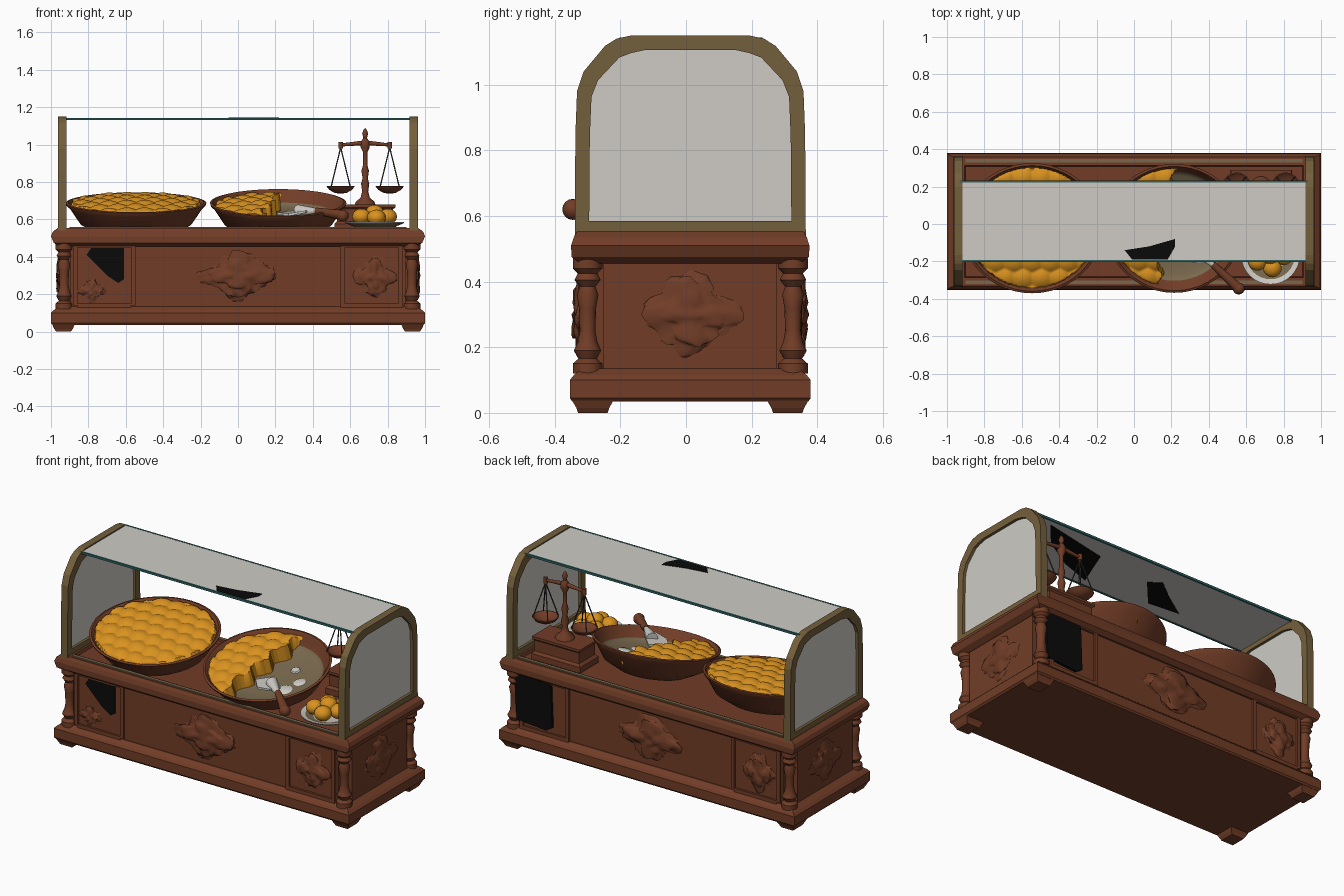
import bpy, bmesh, math
from math import sin, cos, pi, radians
from mathutils import Vector, Matrix, noise

if "Cube" in bpy.data.objects:
    bpy.data.objects.remove(bpy.data.objects["Cube"])


def mat(name, *c):
    m = bpy.data.materials.new(name)
    m.diffuse_color = (*c, 1)
    m.use_nodes = True
    m.node_tree.nodes["Principled BSDF"].inputs["Base Color"].default_value = m.diffuse_color
    return m


WOOD = mat("brown wood", 0.165, 0.046, 0.020)
BRASS = mat("dull brass", 0.175, 0.115, 0.045)
GLASS = mat("pale glass", 0.62, 0.60, 0.56)
FOOD = mat("golden pastry", 0.70, 0.29, 0.014)
BLACK = mat("black", 0.003, 0.003, 0.003)
TEAL = mat("teal edge", 0.03, 0.12, 0.12)
PAN = mat("khaki pan", 0.19, 0.14, 0.075)
STEEL = mat("dark steel", 0.05, 0.045, 0.04)
YC = 0.013  # cabinet centre in y


def finish(name, bm, *mats, smooth=None, M=None):
    bmesh.ops.recalc_face_normals(bm, faces=bm.faces)
    if M is not None:
        bm.transform(M)
    me = bpy.data.meshes.new(name)
    bm.to_mesh(me)
    bm.free()
    for m in mats:
        me.materials.append(m)
    ob = bpy.data.objects.new(name, me)
    bpy.context.collection.objects.link(ob)
    if smooth:
        bpy.context.view_layer.objects.active = ob
        bpy.ops.object.select_all(action='DESELECT')
        ob.select_set(True)
        bpy.ops.object.shade_smooth_by_angle(angle=radians(smooth))
    return ob


def box(name, c, s, m):
    bm = bmesh.new()
    bmesh.ops.create_cube(bm, size=1, matrix=Matrix.Translation(c) @ Matrix.Diagonal((*s, 1)))
    return finish(name, bm, m)


def loft(name, rings, m, cx=0, cy=YC):
    """Stack of rectangles (half x, half y, z)."""
    bm = bmesh.new()
    loops = [[bm.verts.new((cx + a * hx, cy + b * hy, z)) for a, b in ((-1, -1), (1, -1), (1, 1), (-1, 1))]
             for hx, hy, z in rings]
    for p, q in zip(loops, loops[1:]):
        for i in range(4):
            bm.faces.new((p[i], p[(i + 1) % 4], q[(i + 1) % 4], q[i]))
    bm.faces.new(loops[0])
    bm.faces.new(loops[-1])
    return finish(name, bm, m)


def lathe(name, prof, M, *mats, n=32, rule=None):
    bm = bmesh.new()
    vs = [bm.verts.new((r, 0, z)) for r, z in prof]
    es = [bm.edges.new(p) for p in zip(vs, vs[1:])]
    bmesh.ops.spin(bm, geom=vs + es, axis=(0, 0, 1), cent=(0, 0, 0), angle=2 * pi, steps=n, use_duplicate=False)
    bmesh.ops.remove_doubles(bm, verts=bm.verts, dist=1e-5)
    if rule:
        for f in bm.faces:
            f.material_index = rule(f.calc_center_median())
    return finish(name, bm, *mats, smooth=40, M=M)


def rod(name, a, b, r, m, r2=None, n=10):
    a, b = Vector(a), Vector(b)
    bm = bmesh.new()
    bmesh.ops.create_cone(bm, cap_ends=True, segments=n, radius1=r, radius2=r if r2 is None else r2, depth=(b - a).length)
    M = Matrix.Translation((a + b) / 2) @ (b - a).to_track_quat('Z', 'Y').to_matrix().to_4x4()
    return finish(name, bm, m, smooth=40, M=M)


def prism(name, pts, off, d, m, hole=None):
    """Extrude a polygon by d; with a hole list of equal length it becomes a frame."""
    bm = bmesh.new()
    P = [bm.verts.new(p) for p in pts]
    if hole:
        Q, n = [bm.verts.new(p) for p in hole], len(P)
        for i in range(n):
            bm.faces.new((P[i], P[(i + 1) % n], Q[(i + 1) % n], Q[i]))
    else:
        bm.faces.new(P)
    g = bmesh.ops.extrude_face_region(bm, geom=bm.faces[:])
    bmesh.ops.translate(bm, verts=[v for v in g['geom'] if isinstance(v, bmesh.types.BMVert)], vec=Vector(off) * d)
    return finish(name, bm, m)


def relief(name, c, s):
    """Lumpy diamond-shaped carving."""
    bm = bmesh.new()
    bmesh.ops.create_icosphere(bm, subdivisions=4, radius=1)
    for v in bm.verts:
        a = math.atan2(v.co.z, v.co.x if s[0] > s[1] else v.co.y)
        k = 0.86 + 0.14 * cos(4 * a) + 0.28 * noise.noise(v.co * 3.2 + Vector(c) * 5)
        v.co = Vector(c) + Vector([v.co[i] * k * s[i] for i in range(3)])
    return finish(name, bm, WOOD, smooth=60)


# cabinet body: plinth, notched core, cornice with shallow tray
loft("plinth", [(0.99, 0.36, 0.035), (1.0, 0.367, 0.045), (1.0, 0.367, 0.10), (0.985, 0.355, 0.115), (0.955, 0.33, 0.135)], WOOD)
box("body_long", (0, YC, 0.30), (1.79, 0.65, 0.36), WOOD)
box("body_wide", (0, YC, 0.30), (1.90, 0.53, 0.36), WOOD)
loft("cornice", [(0.955, 0.335, 0.455), (0.985, 0.362, 0.475), (1.0, 0.363, 0.51), (0.99, 0.355, 0.535),
                 (0.965, 0.345, 0.553), (0.905, 0.30, 0.553), (0.90, 0.295, 0.535)], WOOD)
for s in (-1, 1):
    box("counter_trim", (0, YC + s * 0.325, 0.554), (1.8, 0.02, 0.012), PAN)

# corner feet and turned columns
COL = [(0, 0.12), (0.045, 0.12), (0.045, 0.15), (0.028, 0.165), (0.042, 0.19), (0.030, 0.215), (0.024, 0.25), (0.026, 0.32),
       (0.033, 0.36), (0.024, 0.385), (0.040, 0.405), (0.030, 0.425), (0.045, 0.44), (0.045, 0.47), (0, 0.47)]
for sx in (-1, 1):
    for sy in (-1, 1):
        loft("foot", [(0.04, 0.045, 0), (0.05, 0.05, 0.015), (0.065, 0.07, 0.05)], WOOD, sx * 0.933, YC + sy * 0.297)
        lathe("corner_column", COL, Matrix.Translation((sx * 0.93, YC + sy * 0.313, 0)), WOOD, n=16)


# raised panel frames and carvings
def panel(x0, x1, y, z0=0.14, z1=0.46, w=0.022):
    for x in (x0, x1):
        box("panel_stile", (x, y, (z0 + z1) / 2), (w, 0.025, z1 - z0), WOOD)
    for z in (z0, z1):
        box("panel_rail", ((x0 + x1) / 2, y, z), (x1 - x0 + w, 0.025, w), WOOD)


for s in (-1, 1):
    y = YC + s * 0.325
    for t in (-1, 1):
        panel(t * 0.56, t * 0.87, y)
    relief("centre_carving", (0, y, 0.30), (0.21, 0.035, 0.13))
    relief("end_carving", (s * 0.95, YC, 0.30), (0.025, 0.15, 0.12))
relief("front_carving", (0.73, YC - 0.325, 0.29), (0.11, 0.03, 0.11))
relief("back_carving", (-0.73, YC + 0.325, 0.29), (0.11, 0.03, 0.11))
relief("small_carving", (-0.78, YC - 0.325, 0.22), (0.07, 0.02, 0.06))

# dark openings: front left and back right panels
prism("front_opening", [(x, -0.313, z) for x, z in ((-0.81, 0.41), (-0.78, 0.455), (-0.61, 0.455), (-0.61, 0.28), (-0.64, 0.26), (-0.70, 0.30))],
      (0, -1, 0), 0.006, BLACK)
prism("back_opening", [(x, YC + 0.324, z) for x, z in ((0.66, 0.19), (0.70, 0.165), (0.90, 0.18), (0.915, 0.42), (0.88, 0.46), (0.67, 0.455))],
      (0, 1, 0), 0.016, BLACK)


# glazed end arches
def arch(x, d, zb):
    half = [(0.352, zb), (0.350, 0.85), (0.345, 0.98), (0.325, 1.04), (0.26, 1.118), (0.225, 1.14), (0.18, 1.15)]
    pts = [(h - d, z if i == 0 else z - d * min(1, i / 5)) for i, (h, z) in enumerate(half)]
    return [(x, YC + h, z) for h, z in pts] + [(x, YC - h, z) for h, z in reversed(pts)]


for s in (-1, 1):
    prism("arch_frame", arch(s * 0.962, 0, 0.535), (-s, 0, 0), 0.045, BRASS, arch(s * 0.962, 0.044, 0.585))
    prism("end_glass", arch(s * 0.945, 0.035, 0.57), (-s, 0, 0), 0.012, GLASS)

# top glass with teal edges and dark patches
box("top_glass", (0, 0.015, 1.138), (1.86, 0.42, 0.009), GLASS)
for y in (-0.197, 0.228):
    box("glass_edge", (0, y, 1.137), (1.86, 0.011, 0.013), TEAL)
prism("top_patch", [(x, y, 1.142) for x, y in ((-0.05, -0.14), (0.08, -0.12), (0.22, -0.08), (0.22, -0.12), (0.18, -0.19), (-0.01, -0.19))],
      (0, 0, 1), 0.003, BLACK)
prism("under_patch_a", [(x, y, 1.134) for x, y in ((0.22, -0.15), (0.32, 0.1), (0.75, 0.19), (0.62, 0.04), (0.42, -0.08))],
      (0, 0, -1), 0.003, BLACK)
prism("under_patch_b", [(x, y, 1.134) for x, y in ((-0.4, -0.1), (-0.25, 0.0), (-0.12, 0.1), (-0.05, 0.05), (-0.2, -0.12))],
      (0, 0, -1), 0.003, BLACK)


# tilted bowls and pastry filling
BOWL = [(0, -0.15), (0.20, -0.145), (0.29, -0.095), (0.345, -0.01), (0.362, 0.006), (0.365, 0.016), (0.352, 0.02),
        (0.335, 0.0), (0.31, -0.045), (0.285, -0.062), (0.15, -0.07), (0, -0.07)]


def tilt(x, deg, k=1.0):
    return Matrix.Translation((x, -0.02, 0.672)) @ Matrix.Rotation(radians(deg), 4, 'X') @ Matrix.Diagonal((k, 0.965, 1, 1))


def filling(name, M, xmax, base):
    """Disc of overlapping pastry lumps, optionally cut at xmax."""
    bm = bmesh.new()
    bmesh.ops.create_grid(bm, x_segments=90, y_segments=90, size=0.342)
    bmesh.ops.delete(bm, geom=[v for v in bm.verts if v.co.length > 0.345], context='VERTS')
    cut = lambda v: v.co.x > xmax + 0.15 * v.co.y + 0.02 * sin(v.co.y * 40)
    bmesh.ops.delete(bm, geom=[v for v in bm.verts if cut(v)], context='VERTS')
    rim = {v for v in bm.verts if v.is_boundary}
    p = 0.095
    for v in bm.verts:
        x, y = v.co.x, v.co.y
        best = 9
        for j in range(round(y / p) - 1, round(y / p) + 2):
            o = (j % 2) * p / 2
            i = round((x - o) / p)
            best = min(best, math.hypot(x - o - i * p, y - j * p))
        v.co.z = base + 0.022 * (1 - (v.co.length / 0.345) ** 2) + 0.02 * (1 - (best / 0.06) ** 2)
    for v in rim:
        v.co.z = -0.065 if v.co.length < 0.325 else -0.005
    return finish(name, bm, FOOD, smooth=70, M=M)


left, right = tilt(-0.545, 9, 1.03), tilt(0.215, 12)
lathe("left_bowl", BOWL, left, WOOD, n=48)
filling("left_filling", left, 9, 0.006)
lathe("right_bowl", BOWL, right, WOOD, PAN, n=48, rule=lambda c: int(c.z > -0.08 and math.hypot(c.x, c.y) < 0.30))
filling("right_filling", right, -0.03, -0.008)

# serving scoop with wooden handle, and crumbs of glaze
prism("scoop_blade", [(x, y, z) for x, y, z in ((0.21, -0.13, 0.625), (0.29, -0.05, 0.635), (0.40, -0.16, 0.64), (0.36, -0.21, 0.635), (0.27, -0.20, 0.62))],
      (0, 0, 1), 0.012, GLASS)
rod("scoop_neck", (0.32, -0.13, 0.645), (0.43, -0.225, 0.645), 0.035, GLASS, 0.013)
rod("scoop_handle", (0.42, -0.215, 0.645), (0.56, -0.345, 0.622), 0.018, WOOD, 0.028, 14)
lathe("handle_knob", [(0.032 * sin(a * pi / 8), -0.032 * cos(a * pi / 8)) for a in range(9)],
      Matrix.Translation((0.56, -0.345, 0.62)), WOOD, n=16)
for x, y, r in ((0.10, 0.12, 0.03), (0.19, 0.03, 0.04), (0.15, -0.07, 0.05)):
    lathe("glaze_spot", [(0, 0), (r, 0), (r * 0.8, 0.006), (0, 0.006)], right @ Matrix.Translation((x, y, -0.069)), GLASS, n=9)

# small plate of round pastries
PM = Matrix.Translation((0.73, -0.165, 0.553))
lathe("plate", [(0, 0), (0.09, 0), (0.155, 0.026), (0.158, 0.033), (0.13, 0.026), (0.085, 0.012), (0, 0.012)], PM, GLASS, PAN, n=32,
      rule=lambda c: int(0.09 < math.hypot(c.x, c.y) < 0.135))
for x, y, z in ((0.66, -0.20, 0.615), (0.74, -0.235, 0.61), (0.80, -0.17, 0.615), (0.69, -0.11, 0.615), (0.77, -0.09, 0.61), (0.73, -0.165, 0.635)):
    bm = bmesh.new()
    bmesh.ops.create_uvsphere(bm, u_segments=16, v_segments=10, radius=0.05)
    finish("round_pastry", bm, FOOD, smooth=60, M=Matrix.Translation((x, y, z)) @ Matrix.Diagonal((1, 1, 0.85, 1)))

# balance scale
SX, SY = 0.68, 0.20
loft("scale_base", [(0.165, 0.09, 0.54), (0.165, 0.09, 0.575), (0.15, 0.078, 0.59), (0.15, 0.078, 0.655), (0.162, 0.088, 0.665), (0.162, 0.088, 0.68)],
     WOOD, SX, SY)
lathe("scale_post", [(0, 0.68), (0.055, 0.68), (0.05, 0.695), (0.025, 0.715), (0.016, 0.75), (0.022, 0.79), (0.014, 0.82), (0.020, 0.86), (0.012, 0.89),
                     (0.012, 0.96), (0.024, 0.985), (0.024, 1.015), (0.010, 1.035), (0.016, 1.06), (0.008, 1.08), (0, 1.09)],
      Matrix.Translation((SX, SY, 0)), WOOD, n=20)
for s in (-1, 1):
    ex = SX + s * 0.131
    rod("beam_arm", (SX, SY, 1.01), (ex, SY, 0.998), 0.013, WOOD, 0.008)
    rod("beam_tip", (ex, SY, 0.98), (ex, SY, 1.015), 0.013, WOOD)
    lathe("scale_pan", [(0, 0.738), (0.03, 0.741), (0.06, 0.757), (0.076, 0.777), (0.070, 0.779), (0.05, 0.762), (0, 0.75)],
          Matrix.Translation((ex, SY, 0)), WOOD, n=24)
    for k in range(4):
        a = pi / 4 + k * pi / 2
        rod("pan_chain", (ex, SY, 0.985), (ex + 0.072 * cos(a), SY + 0.072 * sin(a), 0.775), 0.0035, STEEL, n=6)
